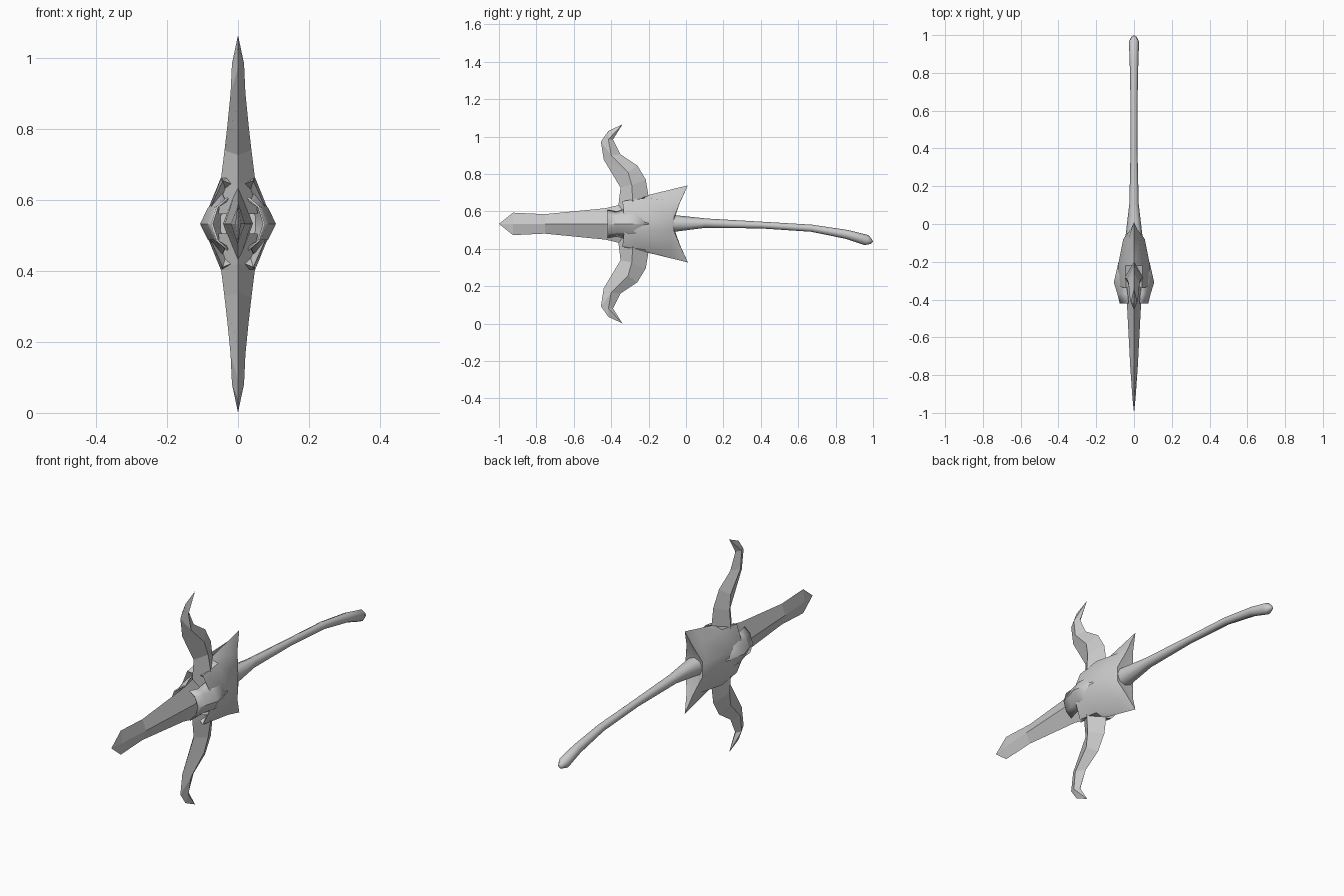
import bpy, bmesh, math

if "Cube" in bpy.data.objects:
    bpy.data.objects.remove(bpy.data.objects["Cube"])

ZC = 0.533  # height of the long axis


def loft(name, rings, cap_start=True, cap_end=True, closed=True, smooth=None, thick=0):
    bm = bmesh.new()
    rows = [[bm.verts.new(p) for p in ring] for ring in rings]
    for a, b in zip(rows, rows[1:]):
        n = max(len(a), len(b))
        for i in range(n if closed else n - 1):
            j = (i + 1) % n
            if len(a) == 1:
                bm.faces.new((a[0], b[j], b[i]))
            elif len(b) == 1:
                bm.faces.new((a[i], a[j], b[0]))
            else:
                bm.faces.new((a[i], a[j], b[j], b[i]))
    if closed:
        for row, cap in ((rows[0], cap_start), (rows[-1], cap_end)):
            if cap and len(row) > 2:
                bm.faces.new(row)
    bmesh.ops.recalc_face_normals(bm, faces=bm.faces)
    me = bpy.data.meshes.new(name)
    bm.to_mesh(me)
    bm.free()
    ob = bpy.data.objects.new(name, me)
    bpy.context.collection.objects.link(ob)
    if thick:
        mod = ob.modifiers.new("thickness", 'SOLIDIFY')
        mod.thickness = thick
    if smooth:
        bpy.context.view_layer.objects.active = ob
        ob.select_set(True)
        bpy.ops.object.shade_smooth_by_angle(angle=math.radians(smooth))
        ob.select_set(False)
    return ob


# Blade: diamond section with a pointed, slightly flared end
blade = [(-0.925, 0.060, 0.008), (-0.755, 0.052, 0.02),
         (-0.43, 0.084, 0.037), (-0.30, 0.115, 0.042)]
loft("blade", [[(0, -1.0, ZC)]] + [
    [(0, y, ZC + h), (w, y, ZC), (0, y, ZC - h), (-w, y, ZC)] for y, h, w in blade])

# Curved guard prongs: front edge, side ridge, back edge, half thickness
prong = [((-0.36, 0.56), (-0.29, 0.56), (-0.20, 0.58), 0.055),
         ((-0.36, 0.645), (-0.285, 0.66), (-0.20, 0.68), 0.048),
         ((-0.35, 0.727), (-0.29, 0.74), (-0.215, 0.77), 0.038),
         ((-0.44, 0.877), (-0.31, 0.81), (-0.26, 0.845), 0.030),
         ((-0.455, 0.973), (-0.40, 0.90), (-0.35, 0.905), 0.021),
         ((-0.415, 1.03), (-0.415, 0.985), (-0.39, 0.985), 0.017)]
for name, s in (("upper_prong", 1), ("lower_prong", -1)):
    z = lambda v: ZC + s * (v - ZC)
    rings = [[(0, f[0], z(f[1])), (t, r[0], z(r[1])), (0, b[0], z(b[1])), (-t, r[0], z(r[1]))]
             for f, r, b, t in prong]
    loft(name, rings + [[(0, -0.34, z(1.065))]])


# Body: ten-sided section from three points (x, y, height off axis), mirrored both ways
def section(top, corner, side):
    q = [top, corner, side]
    right = q + [(x, y, -h) for x, y, h in reversed(q)]
    ring = right + [(-x, y, h) for x, y, h in reversed(right[1:-1])]
    return [(x, y, ZC + h) for x, y, h in ring]


loft("bud_body", [
    section((0, -0.25, 0.06), (0.025, -0.25, 0.06), (0.05, -0.25, 0.02)),
    section((0, -0.32, 0.105), (0.043, -0.34, 0.122), (0.082, -0.33, 0.035)),
    section((0, -0.22, 0.15), (0.045, -0.22, 0.138), (0.085, -0.22, 0.04)),
    section((0, -0.08, 0.184), (0.030, -0.08, 0.125), (0.057, -0.08, 0.03)),
    section((0, 0.01, 0.206), (0.018, -0.03, 0.12), (0.047, -0.065, 0.035)),
    section((0, -0.065, 0.045), (0.02, -0.065, 0.04), (0.04, -0.065, 0.02)),
], smooth=30)

# Side petals: curved open shells hugging the blade root
petal = [(-0.20, 0.040, 0.085, 0.070, 0.060, 0.082), (-0.31, 0.045, 0.085, 0.085, 0.045, 0.107),
         (-0.37, 0.035, 0.066, 0.068, 0.045, 0.088), (-0.42, 0.030, 0.076, 0.060, 0.050, 0.076)]
for name, s in (("right_petal", 1), ("left_petal", -1)):
    loft(name, [[(s * x, y, ZC + h) for x, h in
                 ((x1, h1), (x2, h2), (x3, 0), (x2, -h2), (x1, -h1))]
                for y, x1, h1, x2, h2, x3 in petal], closed=False, smooth=30, thick=0.006)

# Handle: bent tapering rod with a swollen end
handle = [(-0.10, 0.535, 0.050), (-0.065, 0.535, 0.045), (0.105, 0.537, 0.025),
          (0.40, 0.527, 0.018), (0.67, 0.510, 0.019), (0.86, 0.477, 0.023),
          (0.965, 0.446, 0.027), (0.99, 0.441, 0.014)]
N = 8
rings = []
for i, (y, zc, r) in enumerate(handle):
    lean = 0.35 if y > 0.8 and i < len(handle) - 1 else 0.1
    ring = []
    for k in range(N):
        a = 2 * math.pi * k / N
        ring.append((r * math.cos(a), y + lean * r * math.sin(a), zc + r * math.sin(a)))
    rings.append(ring)
loft("handle", rings + [[(0, 1.0, 0.438)]], smooth=50)
